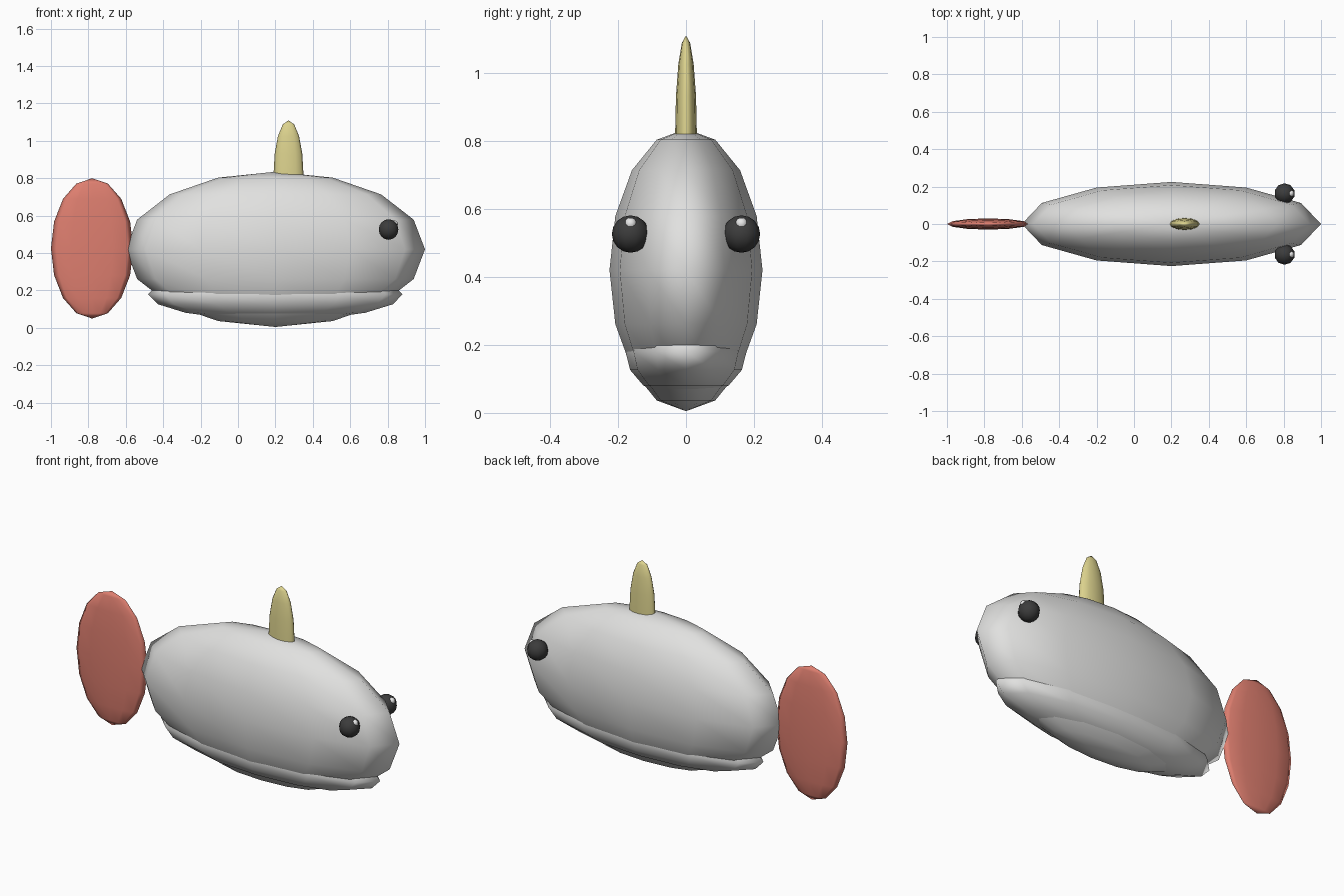
import bpy
import bmesh
from mathutils import Matrix, Vector

default = bpy.data.objects.get("Cube")
if default:
    bpy.data.objects.remove(default, do_unlink=True)


def material(name, rgb):
    mat = bpy.data.materials.new(name)
    mat.use_nodes = True
    mat.diffuse_color = (*rgb, 1)
    mat.node_tree.nodes["Principled BSDF"].inputs["Base Color"].default_value = (*rgb, 1)
    return mat


pale_grey = material("pale grey", (0.75, 0.75, 0.74))
coral = material("coral", (0.73, 0.21, 0.16))
straw = material("straw yellow", (0.72, 0.65, 0.27))
charcoal = material("charcoal", (0.045, 0.045, 0.045))
white = material("white", (0.88, 0.88, 0.88))


def ellipsoid(name, centre, radii, mat, segments=12, rings=8, upper_half=False):
    """Smooth low-poly ellipsoid with its poles along z."""
    bm = bmesh.new()
    bmesh.ops.create_uvsphere(bm, u_segments=segments, v_segments=rings, radius=1)
    if upper_half:
        lower = [v for v in bm.verts if v.co.z < -0.2]
        bmesh.ops.delete(bm, geom=lower, context="VERTS")
        bmesh.ops.holes_fill(bm, edges=[e for e in bm.edges if e.is_boundary])
    bm.transform(Matrix.Diagonal((*radii, 1)))
    for face in bm.faces:
        face.smooth = len(face.verts) < 5
    mesh = bpy.data.meshes.new(name)
    bm.to_mesh(mesh)
    bm.free()
    mesh.materials.append(mat)
    obj = bpy.data.objects.new(name, mesh)
    obj.location = Vector(centre)
    bpy.context.collection.objects.link(obj)
    return obj


# Body with a slightly protruding belly
ellipsoid("body", (0.2, 0, 0.42), (0.8, 0.225, 0.415), pale_grey)
ellipsoid("belly", (0.2, 0, 0.18), (0.68, 0.178, 0.14), pale_grey)

# Flat tail fin and upright back fin
ellipsoid("tail_fin", (-0.78, 0, 0.425), (0.22, 0.03, 0.375), coral)
ellipsoid("back_fin", (0.27, 0, 0.82), (0.08, 0.032, 0.29), straw, upper_half=True)

# Eyes with a small glint on the forward side
for side, sign in (("left", 1), ("right", -1)):
    ellipsoid(side + "_eye", (0.805, sign * 0.163, 0.526), (0.055,) * 3, charcoal, segments=10)
    ellipsoid(side + "_eye_glint", (0.838, sign * 0.163, 0.556), (0.018,) * 3, white, segments=10)
